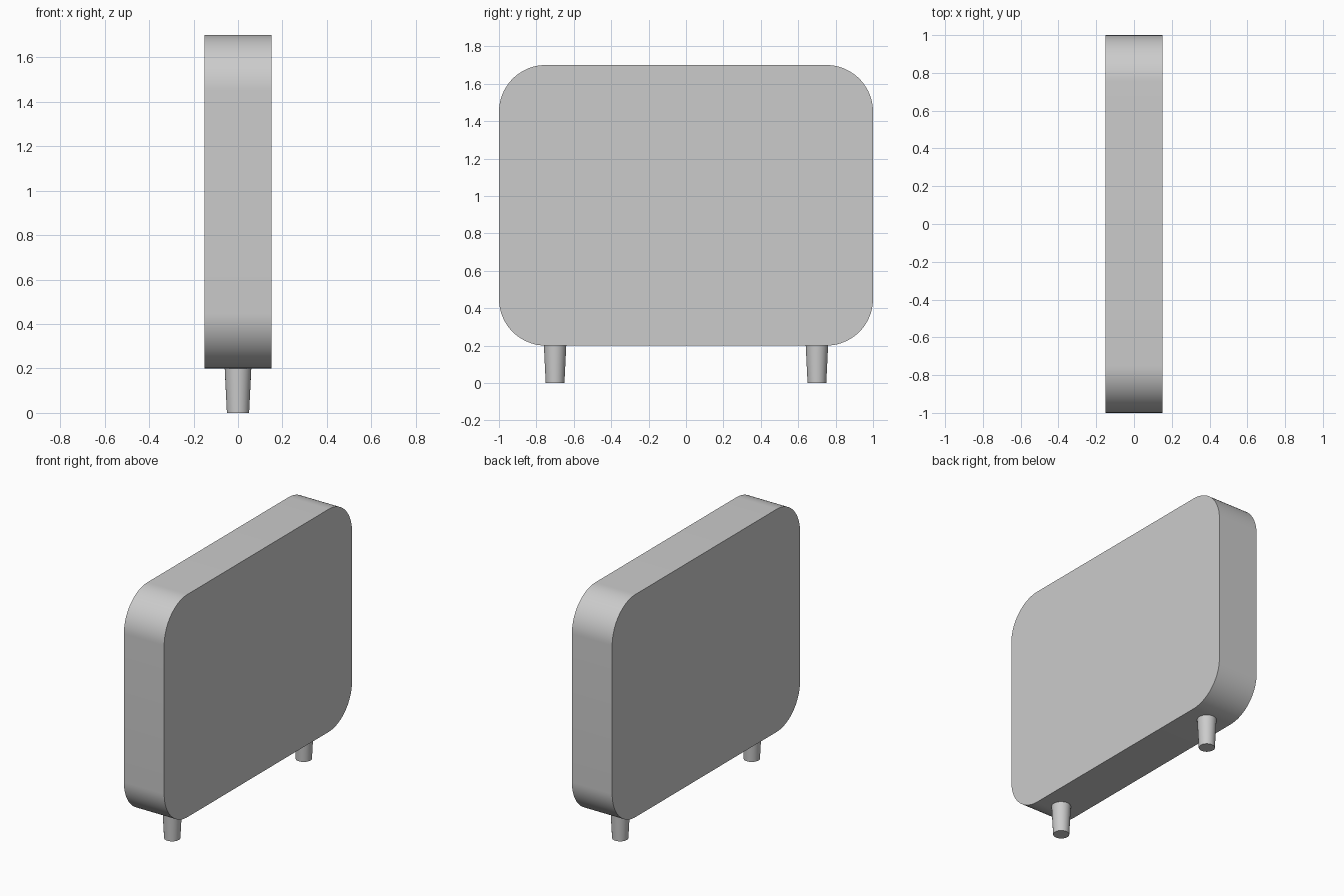
import bpy, bmesh
from math import radians
from mathutils import Matrix

if "Cube" in bpy.data.objects:
    bpy.data.objects.remove(bpy.data.objects["Cube"])


def add_object(name, bm):
    mesh = bpy.data.meshes.new(name)
    bm.to_mesh(mesh)
    bm.free()
    obj = bpy.data.objects.new(name, mesh)
    bpy.context.collection.objects.link(obj)
    bpy.ops.object.select_all(action='DESELECT')
    obj.select_set(True)
    bpy.context.view_layer.objects.active = obj
    bpy.ops.object.shade_smooth_by_angle(angle=radians(30))
    return obj


# Upright panel with four rounded corners
bm = bmesh.new()
bmesh.ops.create_cube(bm, size=1, matrix=Matrix.Translation((0, 0, 0.95)) @ Matrix.Diagonal((0.3, 2.0, 1.5, 1)))
corners = [e for e in bm.edges if abs(e.verts[0].co.x - e.verts[1].co.x) > 0.1]
bmesh.ops.bevel(bm, geom=corners, offset=0.25, segments=20, profile=0.5, affect='EDGES')
add_object("panel", bm)

# Tapered round feet near both ends
for name, y in (("left_foot", -0.7), ("right_foot", 0.7)):
    bm = bmesh.new()
    bmesh.ops.create_cone(bm, cap_ends=True, segments=32, radius1=0.05, radius2=0.06, depth=0.202,
                          matrix=Matrix.Translation((0, y, 0.101)))
    add_object(name, bm)
